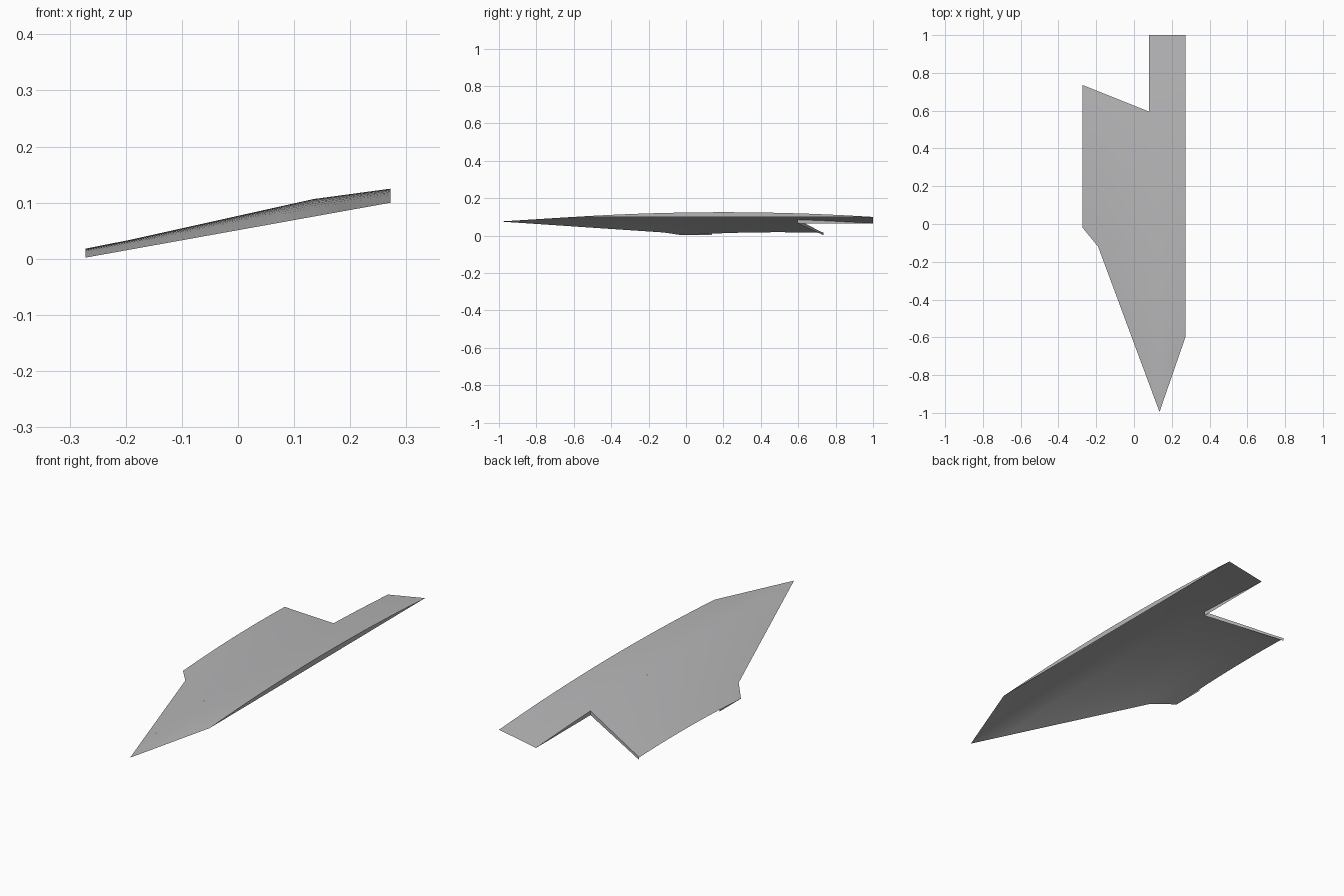
import bpy

if "Cube" in bpy.data.objects:
    bpy.data.objects.remove(bpy.data.objects["Cube"])

grey = bpy.data.materials.new("light_grey")
grey.diffuse_color = (0.47, 0.47, 0.48, 1)
grey.use_nodes = True
grey.node_tree.nodes["Principled BSDF"].inputs["Base Color"].default_value = grey.diffuse_color

LEAD = [(-0.272, -0.02), (-0.19, -0.12), (0.135, -0.995), (0.272, -0.6)]
NOTCH_X = 0.08


def lead_y(x):
    """Leading edge of the panel outline."""
    for (x0, y0), (x1, y1) in zip(LEAD, LEAD[1:]):
        if x <= x1:
            return y0 + (y1 - y0) * (x - x0) / (x1 - x0)
    return LEAD[-1][1]


def notch_y(x):
    """Slanted rear edge of the short side."""
    return 0.595 + (NOTCH_X - x) * 0.40


def base_z(x):
    """Sloping base plane."""
    return 0.051 + 0.18 * x


def top_z(x, y):
    """Arched surface, its rise in proportion to the local chord."""
    half = (1.0 - lead_y(x)) / 2
    s = (y - (1.0 - half)) / half
    return base_z(x) + 0.0313 * half * (1 - s * s)


def grid(name, rows):
    """Mesh from equally long rows of points."""
    n = len(rows[0])
    verts = [p for r in rows for p in r]
    faces = [(i * n + j, (i + 1) * n + j, (i + 1) * n + j + 1, i * n + j + 1)
             for i in range(len(rows) - 1) for j in range(n - 1)]
    me = bpy.data.meshes.new(name)
    me.from_pydata(verts, [], faces)
    me.validate()
    me.materials.append(grey)
    for p in me.polygons:
        p.use_smooth = True
    ob = bpy.data.objects.new(name, me)
    bpy.context.collection.objects.link(ob)


def sheet(name, xs, end):
    rows = []
    for x in xs:
        y0, y1 = lead_y(x), end(x)
        ys = [y0 + (y1 - y0) * j / 20 for j in range(21)]
        rows.append([(x, y, top_z(x, y)) for y in ys])
    grid(name, rows)


def skirt(name, a, b, n=20):
    """Edge strip between the base plane and the arched surface."""
    pts = [(a[0] + (b[0] - a[0]) * i / n, a[1] + (b[1] - a[1]) * i / n)
           for i in range(n + 1)]
    grid(name, [[(x, y, base_z(x)) for x, y in pts],
                [(x, y, top_z(x, y)) for x, y in pts]])


# arched skin, either side of the notch corner
sheet("short_side_skin",
      [-0.272, -0.23, -0.19, -0.12, -0.05, 0.02, NOTCH_X], notch_y)
sheet("long_side_skin", [NOTCH_X, 0.135, 0.18, 0.225, 0.272], lambda x: 1.0)

# edge walls
skirt("right_edge", (0.272, -0.6), (0.272, 1.0))
skirt("notch_slant_edge", (NOTCH_X, notch_y(NOTCH_X)), (-0.272, notch_y(-0.272)))
skirt("notch_inner_edge", (NOTCH_X, notch_y(NOTCH_X)), (NOTCH_X, 1.0))
skirt("left_flap", (-0.272, -0.02), (-0.272, 0.14), 6)
